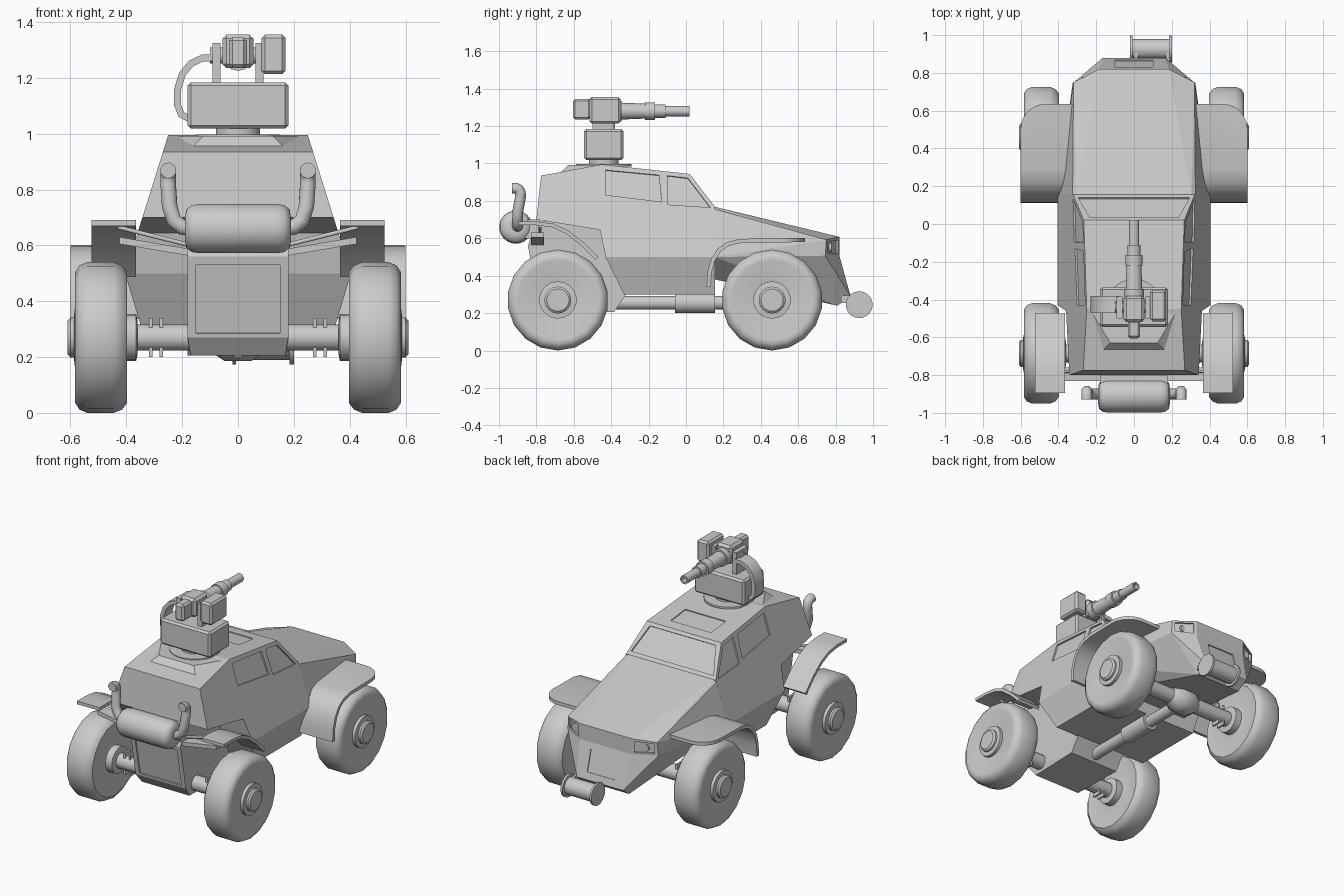
import bpy, bmesh, math
from mathutils import Vector

if "Cube" in bpy.data.objects:
    bpy.data.objects.remove(bpy.data.objects["Cube"])

SIDES = (1, -1)


def finish(name, bm, smooth=None):
    bmesh.ops.recalc_face_normals(bm, faces=bm.faces)
    me = bpy.data.meshes.new(name)
    bm.to_mesh(me)
    bm.free()
    ob = bpy.data.objects.new(name, me)
    bpy.context.collection.objects.link(ob)
    if smooth:
        activate(ob)
        bpy.ops.object.shade_smooth_by_angle(angle=math.radians(smooth))
    return ob


def activate(ob):
    bpy.ops.object.select_all(action='DESELECT')
    ob.select_set(True)
    bpy.context.view_layer.objects.active = ob


def solid(name, pts, mirror=False):
    """Convex solid around points, optionally mirrored over x."""
    bm = bmesh.new()
    for p in pts:
        bm.verts.new(p)
        if mirror:
            bm.verts.new((-p[0], p[1], p[2]))
    bmesh.ops.convex_hull(bm, input=bm.verts)
    bmesh.ops.delete(bm, geom=[v for v in bm.verts if not v.link_faces], context='VERTS')
    bmesh.ops.dissolve_limit(bm, angle_limit=0.02, verts=bm.verts, edges=bm.edges)
    return finish(name, bm)


def box(name, lo, hi, bevel=0.0):
    bm = bmesh.new()
    bmesh.ops.create_cube(bm, size=1)
    for v in bm.verts:
        v.co = [(a + b) / 2 + c * (b - a) for a, b, c in zip(lo, hi, v.co)]
    if bevel:
        bmesh.ops.bevel(bm, geom=bm.edges[:], offset=bevel, segments=1, affect='EDGES')
    return finish(name, bm)


def recess(ob, pts, depth=0.01):
    """Cut a shallow panel into a flat face."""
    p = [Vector(q) for q in pts]
    n = (p[1] - p[0]).cross(p[2] - p[0]).normalized() * depth
    cutter = solid("cutter", [q + n for q in p] + [q - n for q in p])
    cutter.hide_render = True
    mod = ob.modifiers.new("panel", 'BOOLEAN')
    mod.operation, mod.object = 'DIFFERENCE', cutter
    activate(ob)
    bpy.ops.object.modifier_apply(modifier=mod.name)
    bpy.data.objects.remove(cutter)


def lathe(name, prof, origin, axis='X', segs=20, sign=1, smooth=35):
    """Revolve (radius, distance) points about an axis."""
    bm = bmesh.new()
    rings = []
    for r, t in prof:
        ring = []
        for i in range(segs):
            a = 2 * math.pi * (i + 0.5) / segs
            c, s = r * math.cos(a), r * math.sin(a)
            co = {'X': (t * sign, c, s), 'Y': (c, t * sign, s), 'Z': (c, s, t * sign)}[axis]
            ring.append(bm.verts.new(Vector(co) + Vector(origin)))
        rings.append(ring)
    for a, b in zip(rings, rings[1:]):
        for i in range(segs):
            j = (i + 1) % segs
            bm.faces.new((a[i], a[j], b[j], b[i]))
    bm.faces.new(rings[0])
    bm.faces.new(rings[-1])
    return finish(name, bm, smooth)


def strip(name, path, thick, w0, w1, along='X', round_corner=0):
    """Bent sheet: a 2D path with thickness, extruded sideways."""
    p = [Vector(q) for q in path]
    inner = []
    for i, q in enumerate(p):
        d = (p[min(i + 1, len(p) - 1)] - p[max(i - 1, 0)]).normalized()
        inner.append(q + Vector((d.y, -d.x)) * thick)
    mk = (lambda q, w: (w, q.x, q.y)) if along == 'X' else (lambda q, w: (q.x, w, q.y))
    bm = bmesh.new()
    rows = [[bm.verts.new(mk(q, w)) for q, w in ((a, w0), (a, w1), (b, w1), (b, w0))]
            for a, b in zip(p, inner)]
    for a, b in zip(rows, rows[1:]):
        for i in range(4):
            j = (i + 1) % 4
            bm.faces.new((a[i], a[j], b[j], b[i]))
    bm.faces.new(rows[0])
    bm.faces.new(rows[-1])
    if round_corner:
        edge = bm.edges.get((rows[-1][1], rows[-1][2]))
        bmesh.ops.bevel(bm, geom=[edge], offset=round_corner, segments=6, profile=0.5, affect='EDGES')
    return finish(name, bm, 30)


def tube(name, pts, r):
    cu = bpy.data.curves.new(name, 'CURVE')
    cu.dimensions, cu.bevel_depth, cu.bevel_resolution, cu.use_fill_caps = '3D', r, 3, True
    sp = cu.splines.new('POLY')
    sp.points.add(len(pts) - 1)
    for q, co in zip(sp.points, pts):
        q.co = (*co, 1)
    ob = bpy.data.objects.new(name, cu)
    bpy.context.collection.objects.link(ob)
    activate(ob)
    bpy.ops.object.convert(target='MESH')
    bpy.ops.object.shade_smooth_by_angle(angle=math.radians(45))


# Armoured hull sections
side = lambda y, z: (0.405 - 0.313 * (z - 0.5), y, z)
cabin = solid("cabin", [side(0.02, .944), side(-.45, .995), side(-.775, .935), side(-.8, .7),
                        side(-.46, .645), side(.155, .645), side(.155, .768)], True)
bonnet = solid("bonnet", [(.305, .155, .768), (.325, .155, .755), side(.155, .5), (.185, .82, .608),
                          (.32, .75, .592), (.185, .82, .507), (.325, .745, .507)], True)
solid("middle_hull", [side(-.46, .645), side(.155, .645), side(-.43, .5), side(.155, .5),
                      (.345, -.33, .3), (.345, .155, .3)], True)
nose = solid("lower_nose", [(.185, .82, .507), (.325, .745, .507), side(.155, .5), (.165, .88, .29),
                            (.16, .81, .24), (.27, .155, .38)], True)
tail = solid("rear_hull", [(.18, -.8, .69), (.18, -.845, .56), (.18, -.79, .27), (.17, -.74, .205),
                           (.18, -.385, .205), (.18, -.32, .3), (.18, -.32, .69)], True)
solid("roof_plate", [(.245, -.43, .99), (.125, -.63, .992), (.17, -.675, .945), (.25, -.45, .96)], True)

# Window, hatch and lamp panels
for s in SIDES:
    for shape in (((-.43, .965), (-.145, .938), (-.13, .795), (-.43, .832)),
                  ((-.1, .935), (.01, .922), (.13, .765), (-.095, .78))):
        recess(cabin, [(s * side(y, z)[0], y, z) for y, z in shape])
    recess(bonnet, [(s * x, .82 - (x - .185) * .54, z)
                    for x, z in ((.2, .52), (.305, .52), (.305, .582), (.2, .59))])
    lathe("headlight", [(.025, .0), (.025, .012)], (s * .25, .765, .55), 'Y', 12)
recess(cabin, [(-.235, .034, .926), (.235, .034, .926), (.295, .14, .787), (-.295, .14, .787)])
roof = lambda x, y: (x, y, .944 - .108 * (y - .02))
recess(cabin, [roof(-.145, -.05), roof(.145, -.05), roof(.145, -.2), roof(-.145, -.2)], .006)
recess(tail, [(-.15, -.839, .53), (.15, -.839, .53), (.15, -.793, .285), (-.15, -.793, .285)], .008)
recess(nose, [(-.1, .83, .47), (.1, .83, .47), (.1, .868, .335), (-.1, .868, .335)], .006)

# Wheels, axles and spring shackles
tyre = [(.06, .61), (.072, .6), (.072, .588), (.1, .585), (.1, .565), (.215, .582), (.235, .583),
        (.258, .568), (.27, .54), (.27, .445), (.258, .415), (.235, .398), (.215, .4), (.1, .415),
        (.085, .41), (.085, .365), (.06, .36)]
for y in (-.685, .46):
    for s in SIDES:
        lathe("wheel", tyre, (0, y, .27), 'X', 18, s, 40)
        for x in (.275, .312):
            box("spring_shackle", (s * x - .006, y - .03, .2), (s * x + .006, y + .03, .34))
    lathe("axle", [(.048, -.4), (.048, .4)], (0, y, .27), 'X', 16)
lathe("front_differential", [(.05, -.1), (.085, -.05), (.085, .05), (.05, .1)], (0, .46, .27), 'X', 16)

# Drive shaft under the belly
lathe("drive_shaft", [(.037, -.4), (.037, -.06), (.055, -.06), (.055, .155), (.037, .155), (.037, .46)],
      (0, 0, .255), 'Y', 16)

# Mudguards with struts
front_arc = [(.11, .34), (.115, .42), (.135, .49), (.17, .545), (.22, .58), (.29, .597), (.635, .602)]
rear_arc = [(-.895, .69), (-.8, .69), (-.71, .678), (-.63, .642), (-.55, .58), (-.47, .5)]
for s in SIDES:
    strip("front_mudguard", front_arc, .022, s * .32, s * .6, 'X', .13)
    strip("rear_mudguard", rear_arc, .02, s * .365, s * .525)
    solid("mudguard_strut", [(s * x, y, z + dz) for x, z in ((.16, .56), (.425, .605))
                             for y in (-.83, -.76) for dz in (0, .025)])
    tube("mudguard_rod", [(s * .17, -.78, .6), (s * .43, -.78, .665)], .008)

# Exhaust silencer with two upturned pipes
lathe("silencer", [(.04, -.19), (.07, -.185), (.085, -.165), (.089, -.14), (.089, .14), (.085, .165),
                   (.07, .185), (.04, .19)], (0, -.91, .66), 'X', 20, 1, 60)
box("silencer_bracket", (-.18, -.86, .6), (.18, -.78, .7))
for s in SIDES:
    tube("exhaust_pipe", [(s * x, y, z) for x, y, z in
         ((.16, -.9, .66), (.2, -.9, .665), (.23, -.9, .69), (.245, -.9, .74), (.25, -.885, .82),
          (.25, -.885, .845), (.25, -.895, .862), (.25, -.91, .868), (.25, -.93, .868))], .029)

# Winch drum on the nose
lathe("winch", [(.072, -.02), (.072, -.008), (.055, -.008), (.055, .185), (.072, .185), (.072, .2)],
      (0, .926, .245), 'X', 18)
for x in (.0, .17):
    box("winch_arm", (x, .83, .255), (x + .02, .92, .295))

# Turret base
lathe("turret_ring", [(.15, 0), (.15, .012), (.08, .012), (.08, .05)], (0, -.44, .985), 'Z', 20)
box("turret_box", (-.18, -.545, 1.018), (.18, -.335, 1.184), .012)
for s in SIDES:
    box("gun_post", (s * .077 - .015, -.5, 1.18), (s * .077 + .015, -.385, 1.325))

# Gun, ammunition box and feed belt
box("receiver", (-.056, -.52, 1.235), (.056, -.38, 1.355), .015)
box("receiver_rear", (-.032, -.605, 1.235), (.032, -.51, 1.345), .012)
lathe("trunnion", [(.03, -.1), (.03, .1)], (0, -.44, 1.28), 'X', 12)
lathe("barrel", [(.055, -.39), (.055, -.345), (.045, -.345), (.04, -.22), (.047, -.22), (.047, -.165),
                 (.036, -.165), (.036, -.11), (.028, -.11), (.028, .02), (.018, .02), (.018, -.02)],
      (0, 0, 1.28), 'Y', 14)
box("ammo_box", (.085, -.515, 1.213), (.17, -.35, 1.355), .012)
strip("feed_belt", [(-.08, 1.285), (-.13, 1.283), (-.175, 1.262), (-.21, 1.22), (-.229, 1.16),
                    (-.229, 1.1), (-.212, 1.06), (-.175, 1.04)], -.025, -.47, -.38, 'Y')
